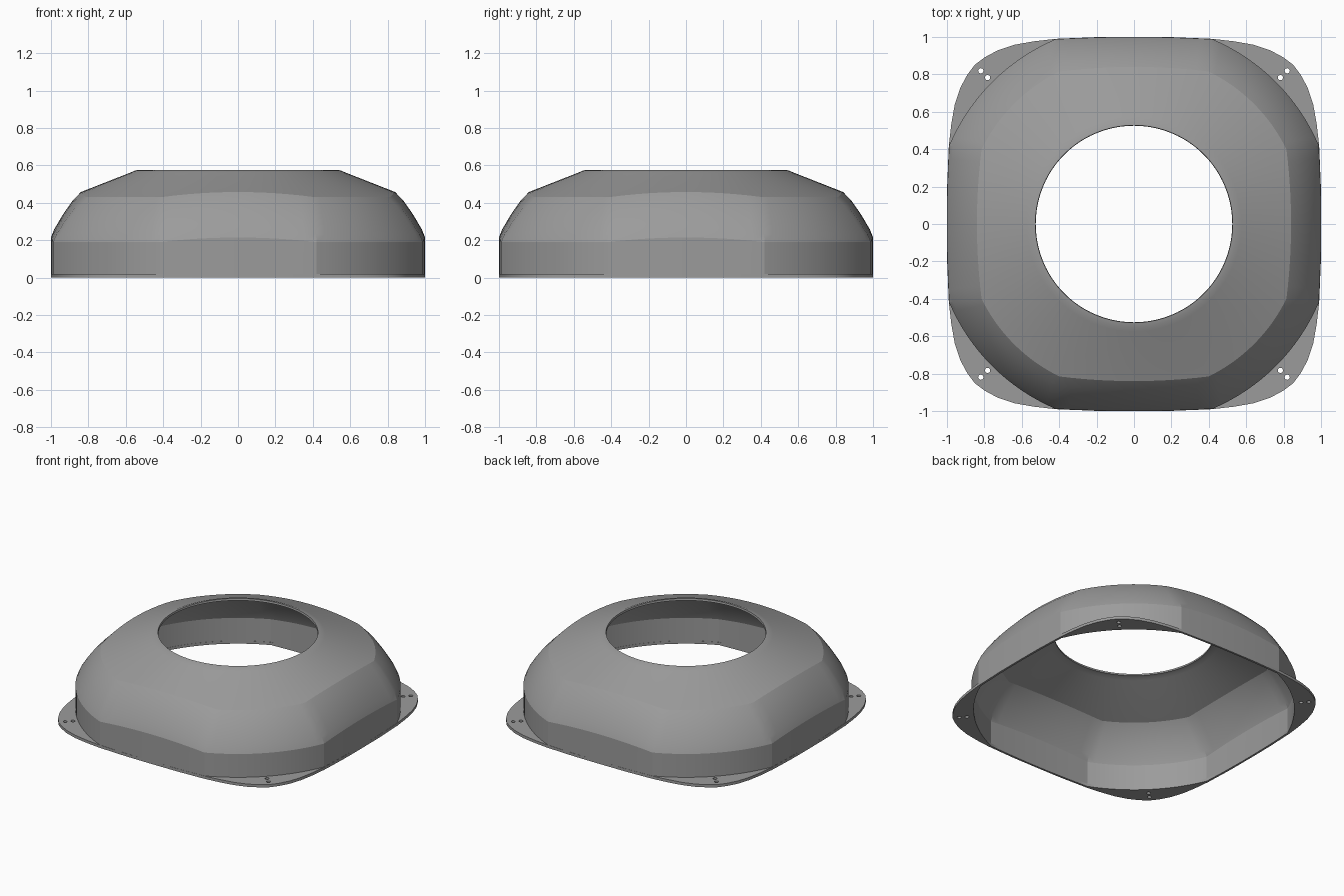
import bpy, bmesh, math

if "Cube" in bpy.data.objects:
    bpy.data.objects.remove(bpy.data.objects["Cube"])

grey = bpy.data.materials.new("mid grey")
grey.diffuse_color = (0.33, 0.33, 0.33, 1)
grey.use_nodes = True
grey.node_tree.nodes["Principled BSDF"].inputs["Base Color"].default_value = grey.diffuse_color
SIDE, ARC = 12, 16  # segments per flat side and per rounded corner


def outline(w, mid, end, z_mid, z_end):
    """Closed loop: four slightly bowed sides joined by arcs about the centre."""
    quarter = []
    for i in range(SIDE):
        u = 2 * i / SIDE - 1
        k = u * u
        quarter.append((w * u, -(mid + (end - mid) * k), z_mid + (z_end - z_mid) * k))
    r, a0 = math.hypot(w, end), math.atan2(w, end)
    for i in range(ARC):
        a = a0 + (math.pi / 2 - 2 * a0) * i / ARC
        quarter.append((r * math.sin(a), -r * math.cos(a), z_end))
    pts = []
    for q in range(4):
        c, s = round(math.cos(q * math.pi / 2)), round(math.sin(q * math.pi / 2))
        pts += [(c * x - s * y, s * x + c * y, z) for x, y, z in quarter]
    return pts


def circle(r, z):
    """Round loop with the same point order as outline()."""
    loop = []
    for x, y, _ in outline(0.40, 0.84, 0.815, 0, 0):
        d = math.hypot(x, y)
        loop.append((x * r / d, y * r / d, z))
    return loop


# Shell: upright wall, curved shoulder, conical top with a round opening
rings = [
    outline(0.42, 1.0, 0.988, 0, 0),
    outline(0.42, 1.0, 0.988, 0.215, 0.19),
    outline(0.417, 0.982, 0.968, 0.26, 0.235),
    outline(0.411, 0.936, 0.918, 0.338, 0.313),
    outline(0.405, 0.885, 0.863, 0.411, 0.386),
    outline(0.40, 0.84, 0.815, 0.458, 0.432),
    circle(0.575, 0.562),
    circle(0.55, 0.573),
    circle(0.528, 0.577),
]
bm = bmesh.new()
loops = [[bm.verts.new(p) for p in ring] for ring in rings]
for lo, hi in zip(loops, loops[1:]):
    n = len(lo)
    for i in range(n):
        j = (i + 1) % n
        bm.faces.new((lo[i], lo[j], hi[j], hi[i]))
mesh = bpy.data.meshes.new("shell")
bm.to_mesh(mesh)
bm.free()
mesh.materials.append(grey)
shell = bpy.data.objects.new("shell", mesh)
bpy.context.collection.objects.link(shell)
bpy.context.view_layer.objects.active = shell
shell.select_set(True)
solid = shell.modifiers.new("thickness", 'SOLIDIFY')
solid.thickness = 0.014
solid.offset = -1
bpy.ops.object.modifier_apply(modifier=solid.name)
bpy.ops.object.shade_smooth_by_angle(angle=math.radians(15))

# Base flange: rounded-square plate, open in the middle, two screw holes per corner
curve = bpy.data.curves.new("flange_profile", 'CURVE')
curve.dimensions = '2D'
curve.fill_mode = 'BOTH'
curve.extrude = 0.01


def add_loop(pts):
    sp = curve.splines.new('POLY')
    sp.points.add(len(pts) - 1)
    for p, (x, y) in zip(sp.points, pts):
        p.co = (x, y, 0, 1)
    sp.use_cyclic_u = True


corner = [(0, -1), (0.2, -0.999), (0.42, -0.99), (0.54, -0.976), (0.64, -0.958),
          (0.73, -0.928), (0.80, -0.89), (0.851, -0.851)]
corner += [(-y, -x) for x, y in reversed(corner[1:-1])]
outer = []
for q in range(4):
    c, s = round(math.cos(q * math.pi / 2)), round(math.sin(q * math.pi / 2))
    outer += [(c * x - s * y, s * x + c * y) for x, y in corner]
add_loop(outer)
add_loop([(x * 0.986, y * 0.986) for x, y, _ in rings[0]])
for sx in (-1, 1):
    for sy in (-1, 1):
        for d in (0.783, 0.819):
            add_loop([(sx * d + 0.014 * math.cos(t * math.pi / 6),
                       sy * d + 0.014 * math.sin(t * math.pi / 6)) for t in range(12)])
helper = bpy.data.objects.new("flange_helper", curve)
bpy.context.collection.objects.link(helper)
bpy.context.view_layer.update()
plate = bpy.data.meshes.new_from_object(
    helper.evaluated_get(bpy.context.evaluated_depsgraph_get()))
bpy.data.objects.remove(helper)
plate.materials.clear()
plate.materials.append(grey)
flange = bpy.data.objects.new("flange", plate)
flange.location.z = 0.01
bpy.context.collection.objects.link(flange)
